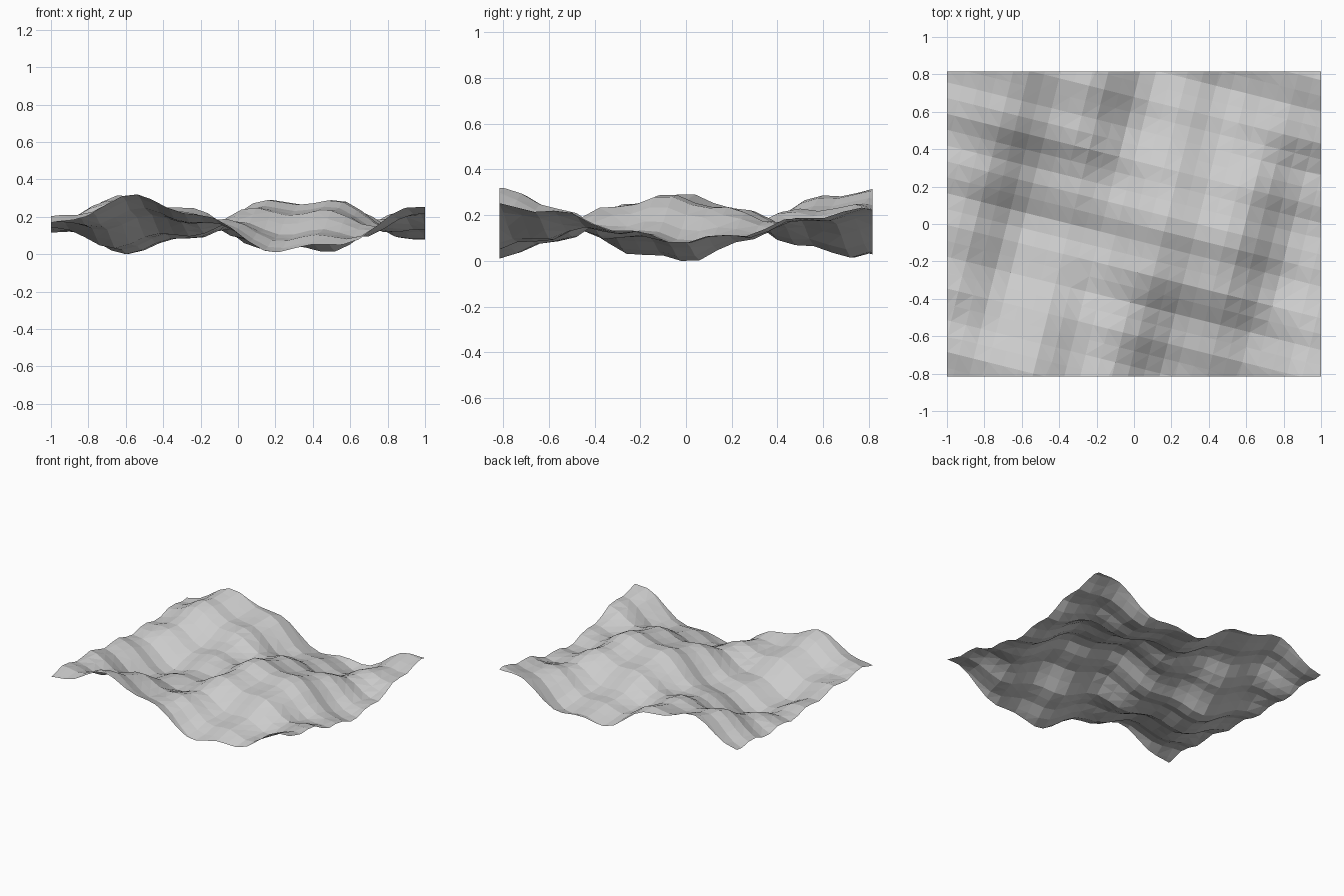
import bpy
import bmesh
from math import sin, cos, radians
from mathutils import Matrix, Vector

if "Cube" in bpy.data.objects:
    bpy.data.objects.remove(bpy.data.objects["Cube"], do_unlink=True)

HALF_X, HALF_Y = 1.0, 0.815
SEGMENTS = 34


def height(x, y):
    """Broad crossing swell plus two slightly turned sets of ripples."""
    swell = 0.126 * sin(3.5 * (x + 0.115)) * cos(3.9 * (y + 0.055))
    long_ripple = 0.028 * cos(13.1 * (x - 0.25 * y - 0.11))
    short_ripple = 0.016 * sin(19.6 * (y + 0.25 * x - 0.29))
    return swell + long_ripple + short_ripple


# Plain grey surface colour
grey = bpy.data.materials.new("light_grey")
grey.use_nodes = True
colour = (0.6, 0.6, 0.6, 1.0)
grey.diffuse_color = colour
grey.node_tree.nodes["Principled BSDF"].inputs["Base Color"].default_value = colour

# Rippled sheet: a grid turned to follow the ripples
bm = bmesh.new()
bmesh.ops.create_grid(bm, x_segments=SEGMENTS, y_segments=SEGMENTS, size=1.4,
                      matrix=Matrix.Rotation(radians(-14), 4, "Z"))

# Trim the grid to a rectangle
for normal, reach in ((Vector((1, 0, 0)), HALF_X), (Vector((0, 1, 0)), HALF_Y)):
    for side in (-1, 1):
        bmesh.ops.bisect_plane(bm, geom=bm.verts[:] + bm.edges[:] + bm.faces[:],
                               plane_co=normal * side * reach,
                               plane_no=normal * side, clear_outer=True)

# Lift the surface and rest the lowest point on the ground
for v in bm.verts:
    v.co.z = height(v.co.x, v.co.y)
lowest = min(v.co.z for v in bm.verts)
for v in bm.verts:
    v.co.z -= lowest

# Flat triangular facets
bmesh.ops.triangulate(bm, faces=bm.faces[:])
for f in bm.faces:
    f.smooth = False

mesh = bpy.data.meshes.new("rippled_surface")
bm.to_mesh(mesh)
bm.free()
mesh.materials.append(grey)
sheet = bpy.data.objects.new("rippled_surface", mesh)
bpy.context.collection.objects.link(sheet)
